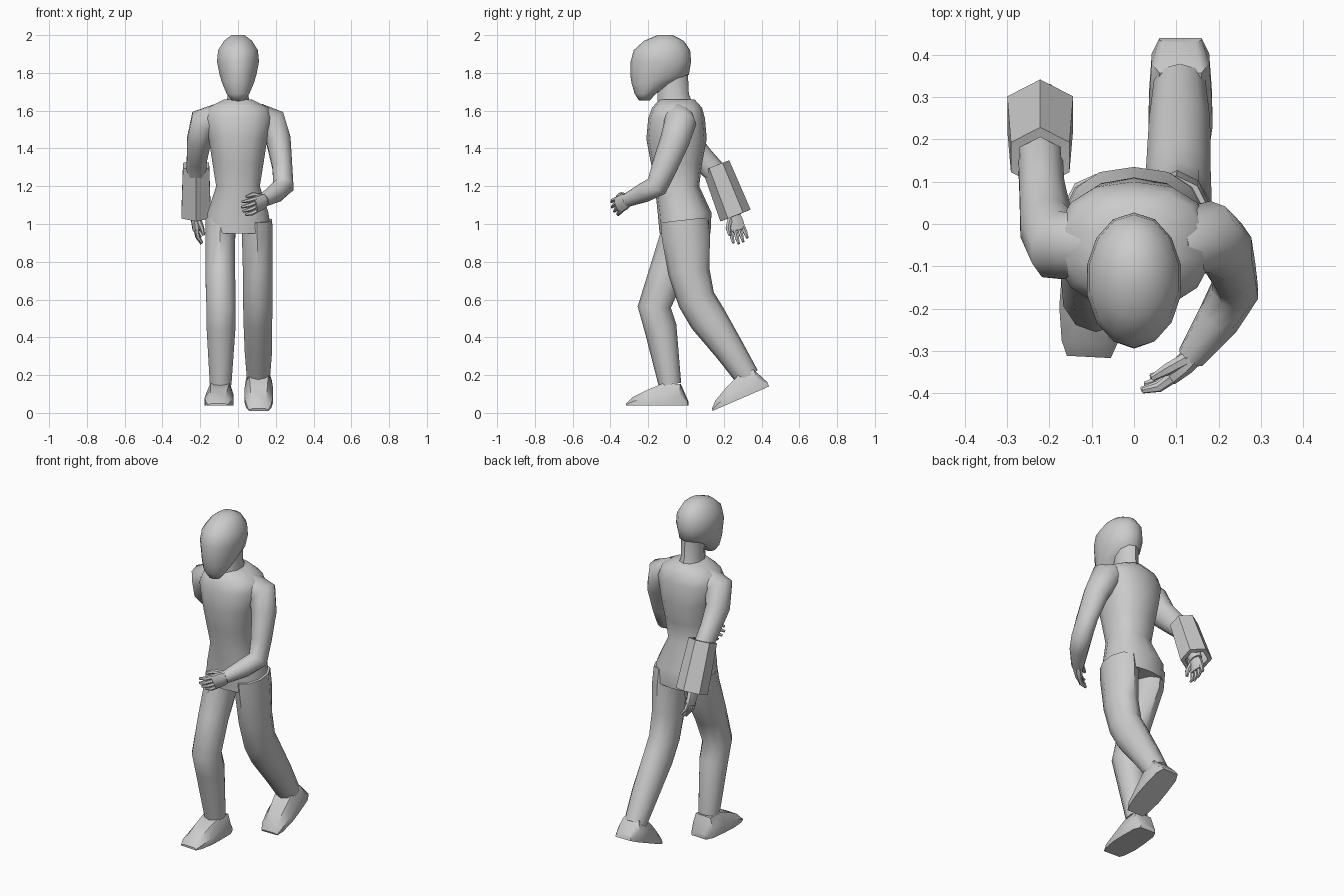
import bpy, bmesh, math
from mathutils import Vector, Matrix


def finish(name, bm, angle=45):
    bmesh.ops.recalc_face_normals(bm, faces=bm.faces)
    me = bpy.data.meshes.new(name)
    bm.to_mesh(me)
    bm.free()
    ob = bpy.data.objects.new(name, me)
    bpy.context.collection.objects.link(ob)
    bpy.ops.object.select_all(action='DESELECT')
    ob.select_set(True)
    bpy.context.view_layer.objects.active = ob
    if angle:
        bpy.ops.object.shade_smooth_by_angle(angle=math.radians(angle))
    return ob


def bridge(bm, rings, caps=True):
    loops = [[bm.verts.new(p) for p in r] for r in rings]
    n = len(loops[0])
    for a, b in zip(loops, loops[1:]):
        for i in range(n):
            j = (i + 1) % n
            bm.faces.new((a[i], a[j], b[j], b[i]))
    if caps:
        bm.faces.new(loops[0])
        bm.faces.new(loops[-1])


def rings_along(pts, n, ref=(1, 0, 0), flat=False, power=1.0):
    """Elliptical rings (x, y, z, r_ref, r_other) square to the path."""
    cs = [Vector(p[:3]) for p in pts]
    out = []
    for i, p in enumerate(pts):
        t = Vector((0, 0, 0))
        if i:
            t += (cs[i] - cs[i - 1]).normalized()
        if i < len(cs) - 1:
            t += (cs[i + 1] - cs[i]).normalized()
        t = Vector((0, 0, 1)) if flat else t.normalized()
        u = Vector(ref)
        u = (u - t * u.dot(t)).normalized()
        v = t.cross(u)
        ring = []
        for k in range(n):
            a = 2 * math.pi * (k + 0.5) / n
            c, s = math.cos(a), math.sin(a)
            c = math.copysign(abs(c) ** power, c)
            s = math.copysign(abs(s) ** power, s)
            ring.append(cs[i] + u * c * p[3] + v * s * p[4])
        out.append(ring)
    return out


def loft(name, pts, n=10, angle=45, caps=True, **kw):
    bm = bmesh.new()
    bridge(bm, rings_along(pts, n, **kw), caps)
    return finish(name, bm, angle)


def levels(rows):
    """Rows (z, half width, front y, back y) to ring records."""
    return [(0, (f + b) / 2, z, w, (b - f) / 2) for z, w, f, b in rows]


# torso with hem, waist, chest and sloping shoulders
loft("torso", levels([
    (0.95, 0.178, -0.14, 0.13), (1.06, 0.165, -0.15, 0.135),
    (1.20, 0.118, -0.165, 0.07), (1.32, 0.138, -0.185, 0.085),
    (1.45, 0.158, -0.21, 0.11), (1.56, 0.185, -0.2, 0.1),
    (1.615, 0.165, -0.18, 0.085), (1.66, 0.075, -0.14, 0.045),
]), n=14, angle=60, flat=True, power=0.85)

# neck
loft("neck", levels([(1.62, 0.07, -0.15, 0.04), (1.69, 0.056, -0.15, 0.015),
                     (1.80, 0.06, -0.15, 0.01)]), flat=True)

# head with narrow chin
loft("head", levels([
    (1.655, 0.035, -0.25, -0.19), (1.69, 0.062, -0.272, -0.16),
    (1.745, 0.086, -0.288, -0.06), (1.79, 0.1, -0.295, 0.015),
    (1.86, 0.114, -0.293, 0.027), (1.92, 0.108, -0.277, 0.022),
    (1.97, 0.076, -0.222, -0.012), (2.0, 0.035, -0.15, -0.07),
]), n=14, angle=60, flat=True)

# legs
loft("front_leg", [
    (-0.09, 0.0, 1.02, 0.085, 0.12), (-0.094, -0.015, 0.93, 0.083, 0.122),
    (-0.094, -0.1, 0.74, 0.083, 0.097), (-0.09, -0.168, 0.56, 0.081, 0.088),
    (-0.09, -0.135, 0.45, 0.08, 0.086), (-0.092, -0.085, 0.15, 0.06, 0.06)])
loft("back_leg", [
    (0.1, -0.01, 1.02, 0.085, 0.125), (0.102, 0.0, 0.93, 0.085, 0.128),
    (0.105, 0.015, 0.75, 0.083, 0.11), (0.105, 0.055, 0.6, 0.082, 0.1),
    (0.105, 0.115, 0.5, 0.08, 0.1), (0.108, 0.23, 0.335, 0.076, 0.08),
    (0.108, 0.325, 0.19, 0.064, 0.065)])


# feet: flat-soled wedge from heel to toe
def foot(name, heel, pitch, yaw):
    bm = bmesh.new()
    rows = [(0, 0.05, 0.035, 0.025), (0.04, 0.068, 0.05, 0.115),
            (0.13, 0.074, 0.05, 0.118), (0.21, 0.076, 0.045, 0.085),
            (0.29, 0.066, 0.04, 0.045), (0.325, 0.052, 0.035, 0.012)]
    bridge(bm, [[Vector(q) for q in (
        (-w, -d, 0), (-w, -d, h * 0.5), (-t, -d, h),
        (t, -d, h), (w, -d, h * 0.5), (w, -d, 0))] for d, w, t, h in rows])
    bm.transform(Matrix.Translation(heel) @ Matrix.Rotation(yaw, 4, 'Z')
                 @ Matrix.Rotation(pitch, 4, 'X'))
    return finish(name, bm, 40)


foot("front_foot", (-0.09, 0.01, 0.038), 0, math.radians(-3))
foot("back_foot", (0.11, 0.44, 0.14), math.radians(23.4), 0)

# arms, running from inside the shoulders
loft("forward_arm", [
    (0.1, -0.045, 1.57, 0.07, 0.08), (0.18, -0.03, 1.535, 0.085, 0.085),
    (0.215, -0.06, 1.44, 0.068, 0.078), (0.235, -0.115, 1.3, 0.055, 0.068),
    (0.24, -0.155, 1.2, 0.058, 0.06), (0.2, -0.225, 1.165, 0.052, 0.052),
    (0.135, -0.315, 1.125, 0.034, 0.036)], angle=60)
loft("rear_arm", [
    (-0.1, -0.055, 1.57, 0.07, 0.08), (-0.18, -0.05, 1.535, 0.085, 0.085),
    (-0.207, -0.005, 1.44, 0.066, 0.078), (-0.218, 0.085, 1.345, 0.056, 0.066),
    (-0.222, 0.16, 1.27, 0.055, 0.06), (-0.222, 0.26, 1.04, 0.032, 0.038)], angle=60)

# chunky forearm cuff, open at both ends
cuff = loft("forearm_cuff", [(-0.222, 0.158, 1.31, 0.08, 0.076),
                             (-0.222, 0.262, 1.045, 0.09, 0.086)],
            n=6, angle=0, caps=False)
sol = cuff.modifiers.new("wall", 'SOLIDIFY')
sol.thickness = 0.025
sol.offset = -1


# hands: palm, four curled fingers and a thumb
def hand(name, wrist, aim, spread, curl):
    o, d, s, c = Vector(wrist), Vector(aim).normalized(), Vector(spread), Vector(curl)
    s = (s - d * s.dot(d)).normalized()
    c = (c - d * c.dot(d) - s * c.dot(s)).normalized()
    bm = bmesh.new()

    def tube(path, n):
        pts = [tuple(o + d * a + s * b + c * e) + (r, q) for a, b, e, r, q in path]
        bridge(bm, rings_along(pts, n, ref=s))

    tube([(-0.01, 0, 0, 0.032, 0.028), (0.035, 0, 0, 0.045, 0.026),
          (0.085, 0, 0.005, 0.046, 0.02)], 8)
    for k, length in enumerate((0.065, 0.075, 0.07, 0.055)):
        b = 0.034 - k * 0.0227
        tube([(0.075, b, 0.004, 0.012, 0.014), (0.08 + length * 0.5, b * 1.1, 0.012, 0.012, 0.012),
              (0.08 + length, b * 1.15, 0.035, 0.007, 0.007)], 6)
    tube([(0.02, 0.025, 0.01, 0.016, 0.016), (0.06, 0.048, 0.028, 0.014, 0.014),
          (0.1, 0.05, 0.04, 0.008, 0.008)], 6)
    return finish(name, bm, 50)


hand("forward_hand", (0.145, -0.305, 1.13), (-0.62, -0.66, -0.36),
     (-0.1, -0.3, 1), (-0.7, 0.7, 0))
hand("rear_hand", (-0.222, 0.252, 1.05), (-0.05, 0.24, -1),
     (0.1, -1, -0.2), (1, 0, 0))
